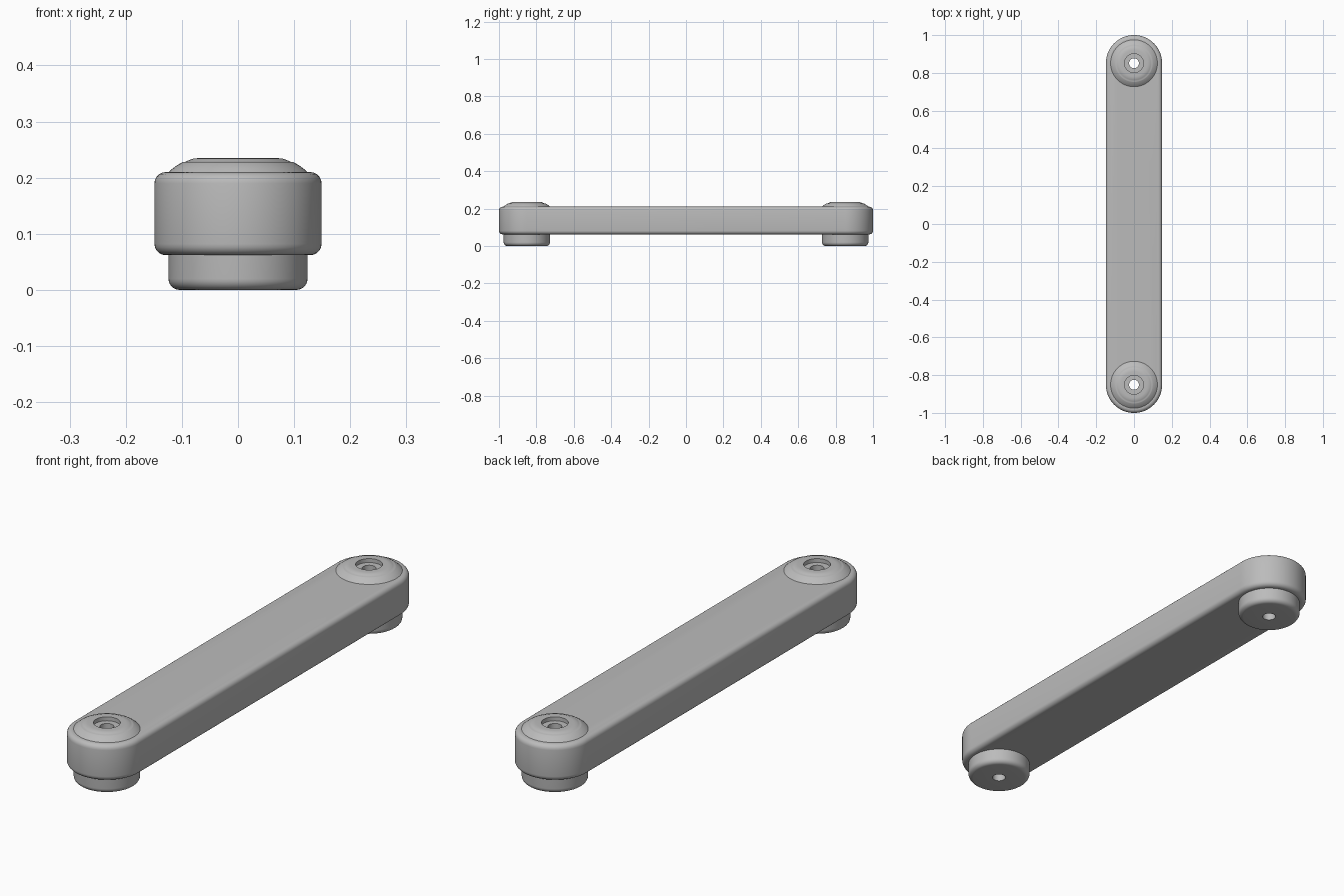
import bpy
import bmesh
from math import pi, sin, cos

cube = bpy.data.objects.get("Cube")
if cube:
    bpy.data.objects.remove(cube, do_unlink=True)

grey = bpy.data.materials.new("mid_grey")
grey.use_nodes = True
colour = (0.5, 0.5, 0.5, 1)
grey.diffuse_color = colour
grey.node_tree.nodes["Principled BSDF"].inputs["Base Color"].default_value = colour

HALF_WIDTH = 0.149
PIVOT_Y = 0.851
BAR_BOTTOM, BAR_TOP = 0.062, 0.21


def finish(name, bm):
    bmesh.ops.recalc_face_normals(bm, faces=bm.faces)
    mesh = bpy.data.meshes.new(name)
    bm.to_mesh(mesh)
    bm.free()
    mesh.materials.append(grey)
    obj = bpy.data.objects.new(name, mesh)
    bpy.context.collection.objects.link(obj)
    return obj


def smooth(obj):
    bpy.ops.object.select_all(action="DESELECT")
    obj.select_set(True)
    bpy.context.view_layer.objects.active = obj
    bpy.ops.object.shade_smooth_by_angle(angle=pi / 6)


def lathe(name, profile, y, steps=64):
    """Spin a closed (radius, height) outline around a vertical axis."""
    bm = bmesh.new()
    rings = [[bm.verts.new((r * cos(2 * pi * i / steps), y + r * sin(2 * pi * i / steps), z))
              for i in range(steps)] for r, z in profile]
    for k, ring in enumerate(rings):
        above = rings[(k + 1) % len(rings)]
        for i in range(steps):
            j = (i + 1) % steps
            bm.faces.new((ring[i], ring[j], above[j], above[i]))
    return finish(name, bm)


def arc(r, z, radius, start, end, n=6):
    """Points of a fillet in the outline."""
    return [(r + radius * cos(start + (end - start) * i / n),
             z + radius * sin(start + (end - start) * i / n)) for i in range(n + 1)]


# Bar: stadium outline raised to height, with rounded rims
bm = bmesh.new()
outline = []
for side in (1, -1):
    for i in range(33):
        a = pi * i / 32 + (0 if side > 0 else pi)
        outline.append(bm.verts.new((HALF_WIDTH * cos(a),
                                     side * PIVOT_Y + HALF_WIDTH * sin(a), BAR_BOTTOM)))
base = bm.faces.new(outline)
raised = bmesh.ops.extrude_face_region(bm, geom=[base], use_keep_orig=True)["geom"]
bmesh.ops.translate(bm, vec=(0, 0, BAR_TOP - BAR_BOTTOM),
                    verts=[v for v in raised if isinstance(v, bmesh.types.BMVert)])
rims = [e for e in bm.edges if abs(e.verts[0].co.z - e.verts[1].co.z) < 1e-5]
bmesh.ops.bevel(bm, geom=rims, offset=0.02, segments=5, profile=0.5, affect="EDGES")
bar = finish("bar", bm)

# Hub outline: foot, wall, domed cap with a small step, counterbore, through hole
foot = arc(0.104, 0.02, 0.02, -pi / 2, 0)
dome = [(0.124, 0.21), (0.117, 0.216), (0.109, 0.222), (0.1, 0.227), (0.098, 0.228),
        (0.094, 0.228), (0.088, 0.231), (0.08, 0.234), (0.07, 0.235)]
bore = [(0.05, 0.235), (0.05, 0.219), (0.026, 0.219), (0.026, 0)]
hub_profile = foot + dome + bore

for name, y in (("front", -PIVOT_Y), ("back", PIVOT_Y)):
    # Clearance in the bar so that the bore stays open
    cutter = lathe(name + "_bore_cutter",
                   [(0.001, 0.02), (0.09, 0.02), (0.09, 0.26), (0.001, 0.26)], y)
    bm = bmesh.new()
    bm.from_mesh(cutter.data)
    bmesh.ops.remove_doubles(bm, verts=bm.verts, dist=0.0025)
    bmesh.ops.recalc_face_normals(bm, faces=bm.faces)
    bm.to_mesh(cutter.data)
    bm.free()
    cutter.hide_render = True
    cut = bar.modifiers.new(name + "_bore", "BOOLEAN")
    cut.operation = "DIFFERENCE"
    cut.solver = "EXACT"
    cut.object = cutter
    bpy.context.view_layer.objects.active = bar
    bpy.ops.object.modifier_apply(modifier=cut.name)
    bpy.data.objects.remove(cutter, do_unlink=True)
    smooth(lathe(name + "_hub", hub_profile, y))

smooth(bar)
